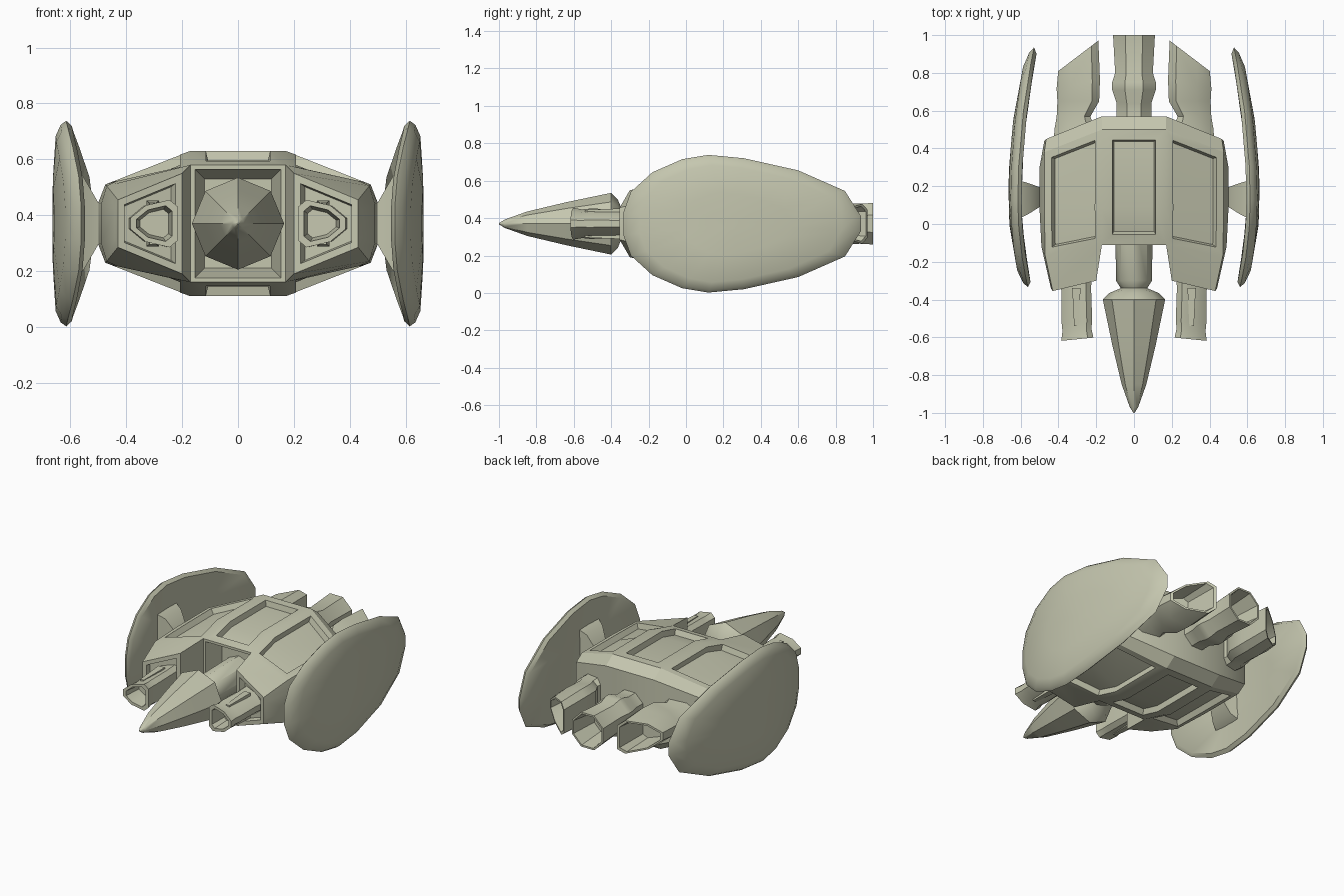
import bpy
import bmesh
import math
from mathutils import Vector

MID = 0.37  # height of the craft's centre line

cube = bpy.data.objects.get("Cube")
if cube:
    bpy.data.objects.remove(cube, do_unlink=True)

hull_paint = bpy.data.materials.new("hull_paint")
hull_paint.use_nodes = True
COLOUR = (0.56, 0.57, 0.43, 1)
hull_paint.diffuse_color = COLOUR
hull_paint.node_tree.nodes["Principled BSDF"].inputs["Base Color"].default_value = COLOUR


def finish(name, bm, angle=35):
    mesh = bpy.data.meshes.new(name)
    bm.to_mesh(mesh)
    bm.free()
    mesh.materials.append(hull_paint)
    obj = bpy.data.objects.new(name, mesh)
    bpy.context.collection.objects.link(obj)
    bpy.ops.object.select_all(action='DESELECT')
    obj.select_set(True)
    bpy.context.view_layer.objects.active = obj
    bpy.ops.object.shade_smooth_by_angle(angle=math.radians(angle))
    return obj


def loft(name, rings, angle=35):
    """Skin a list of equal-length rings and cap both ends."""
    bm = bmesh.new()
    rows = [[bm.verts.new(p) for p in ring] for ring in rings]
    for a, b in zip(rows, rows[1:]):
        for i in range(len(a)):
            j = (i + 1) % len(a)
            bm.faces.new((a[i], a[j], b[j], b[i]))
    bm.faces.new(rows[0])
    bm.faces.new(rows[-1])
    bmesh.ops.recalc_face_normals(bm, faces=bm.faces)
    return finish(name, bm, angle)


def round_ring(y, r, sides=8, turn=0.0):
    return [Vector((r * math.cos(a), y, MID + r * math.sin(a)))
            for a in (math.tau * i / sides + turn for i in range(sides))]


# Hull: stations across x, rows along y, each point is (x, y, half height)
ridge = [None, (.17, -.11, .21), (.17, .08, .26), (.17, .5, .26), (.17, .57, .21)]
shoulder = [(.43, -.355, .085), (.47, -.17, .135), (.475, .08, .14), (.475, .38, .14), (.465, .45, .11)]
flank = [(.44, -.34, .05), (.49, -.12, .07), (.5, .08, .075), (.5, .3, .075), (.475, .44, .06)]
pod_lip = (.2, -.3, .18)


def build_hull():
    bm = bmesh.new()
    inner = [pod_lip] + ridge[1:]

    def column(points, side):
        return [[bm.verts.new((side * x, y, MID + s * h)) for s in (1, -1)] for x, y, h in points]

    cols = [column(p, -1) for p in (flank, shoulder, inner)]
    cols += [column(p, 1) for p in (inner, shoulder, flank)]
    panels = []
    for c, (a, b) in enumerate(zip(cols, cols[1:])):
        start = 1 if c == 2 else 0
        for s in (0, 1):
            strip = [bm.faces.new((a[r][s], b[r][s], b[r + 1][s], a[r + 1][s])) for r in range(start, 4)]
            if c in (1, 2, 3):
                panels.append((strip[-3:-1] if c != 2 else strip[:2], .055 if c == 2 else .04))
        front = bm.faces.new((a[start][0], b[start][0], b[start][1], a[start][1]))
        bm.faces.new((a[4][0], b[4][0], b[4][1], a[4][1]))
        if c == 2:
            nose_bay = front
        elif c in (1, 3):
            panels.append(([front], .025))
    for col in (cols[0], cols[-1]):
        for r in range(4):
            bm.faces.new((col[r][0], col[r + 1][0], col[r + 1][1], col[r][1]))
    for col in (cols[2], cols[3]):
        bm.faces.new((col[0][0], col[1][0], col[1][1], col[0][1]))
    bmesh.ops.recalc_face_normals(bm, faces=bm.faces)

    # Sunken panels and the framed nose bay
    for faces, rim in panels:
        bmesh.ops.inset_region(bm, faces=faces, thickness=rim, use_even_offset=True)
        bmesh.ops.inset_region(bm, faces=faces, thickness=.008, depth=-.035, use_even_offset=True)
    bmesh.ops.inset_region(bm, faces=[nose_bay], thickness=.022)
    bmesh.ops.inset_region(bm, faces=[nose_bay], thickness=.05, depth=-.12)
    finish("hull", bm, 25)


build_hull()

# Nose cone with its neck
nose = [(-1, .003), (-.97, .022), (-.85, .065), (-.64, .115), (-.4, .165), (-.365, .13),
        (-.34, .07), (-.3, .095), (.05, .1)]
loft("nose_cone", [round_ring(y, r) for y, r in nose], 40)

# Central tail thruster, hollow at the back
tail = [(.4, .12), (.57, .1), (.64, .1), (.71, .125), (.75, .125), (.8, .108), (1, .12),
        (1, .108), (.82, .085)]
loft("tail_thruster", [round_ring(y, r, 8, math.pi / 8) for y, r in tail], 40)

# Bullet-shaped section shared by guns and side thrusters
section = [(-.085, -.06), (-.055, -.085), (.03, -.065), (.085, -.02),
           (.085, .02), (.03, .065), (-.055, .085), (-.085, .06)]


def bullet_ring(side, y, scale, cx, slant=0.0):
    return [Vector((side * (cx + x * scale), y + slant * x * scale, MID + z * scale))
            for x, z in section]


gun = [(-.25, 1, .31), (-.36, .92, .305), (-.52, .95, .302), (-.56, .9, .302), (-.61, 1, .3),
       (-.61, .75, .3), (-.5, .6, .3)]
thruster = [(.4, 1.25, .32, 0), (.5, 1.25, .315, 0), (.57, 1.05, .32, 0), (.65, 1.3, .295, 0),
            (.74, 1.35, .295, -.2), (.89, 1.25, .295, -.76), (.89, 1.1, .295, -.76),
            (.72, .9, .295, -.4)]

# Wing outline, upper half from front to back, as (y, half height)
wing_edge = [(-.335, .06), (-.295, .17), (-.18, .275), (-.02, .345), (.12, .368), (.31, .35),
             (.6, .285), (.85, .175), (.935, .04)]
outline = wing_edge + [(y, -h) for y, h in reversed(wing_edge)]


def wing_ring(side, scale, offset):
    ring = []
    for y, h in outline:
        yy = .25 + (y - .25) * scale
        bend = .615 - .085 * (yy - .12) ** 2 / (.81 ** 2) * (1 if yy > .12 else 2.0)
        ring.append(Vector((side * (bend + offset), yy, MID + h * scale)))
    return ring


def box_ring(side, x, y0, y1, h):
    return [Vector((side * x, y, MID + z)) for y, z in ((y0, -h), (y1, -h), (y1, h), (y0, h))]


for label, side in (("left", 1), ("right", -1)):
    loft(label + "_gun", [bullet_ring(side, y, s, cx, -.1) for y, s, cx in gun], 40)
    loft(label + "_thruster", [bullet_ring(side, *row) for row in thruster], 40)

    # Raised ribs above and below the gun
    for place, up in (("upper", 1), ("lower", -1)):
        ribs = []
        for y, w, h in ((-.34, .022, .082), (-.54, .012, .074)):
            ribs.append([Vector((side * (.305 + dx), y, MID + up * z))
                         for dx, z in ((-w, .05), (w, .05), (w, h), (-w, h))])
        loft(label + "_" + place + "_gun_rib", ribs)

    # Domed shield wing and the flared strut that carries it
    layers = [(.45, -.015), (.95, -.02), (1, 0), (.96, .02), (.85, .038), (.45, .048), (.1, .05)]
    loft(label + "_wing", [wing_ring(side, s, o) for s, o in layers], 40)
    strut = [(.48, .09, .2, .07), (.5, .09, .195, .075), (.555, .055, .215, .17), (.605, .03, .23, .2)]
    loft(label + "_strut", [box_ring(side, *row) for row in strut])
